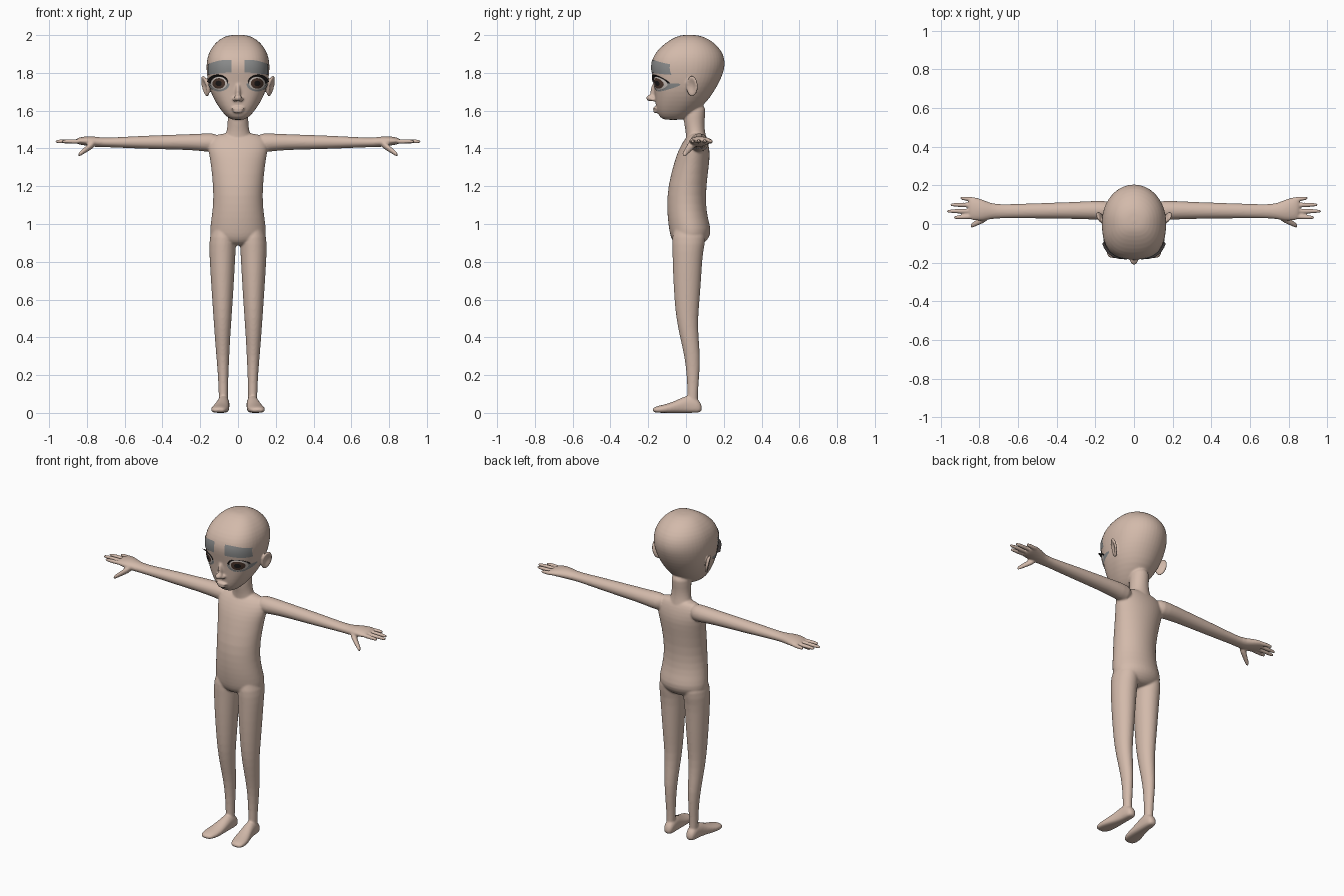
import bpy, bmesh, math
from mathutils import Vector, Matrix
from mathutils.bvhtree import BVHTree

cube = bpy.data.objects.get("Cube")
if cube:
    bpy.data.objects.remove(cube, do_unlink=True)


def material(name, rgb):
    m = bpy.data.materials.new(name)
    m.use_nodes = True
    m.diffuse_color = (*rgb, 1)
    m.node_tree.nodes["Principled BSDF"].inputs["Base Color"].default_value = (*rgb, 1)
    return m


SKIN = material("skin", (0.65, 0.49, 0.405))
GREY = material("brow_grey", (0.26, 0.265, 0.265))
LASH = material("lash_dark", (0.035, 0.03, 0.03))
WHITE = material("eye_white", (0.6, 0.54, 0.5))
IRIS = material("iris_brown", (0.075, 0.04, 0.028))
PUPIL = material("pupil_black", (0.012, 0.01, 0.01))


def make_object(name, bm, mats):
    mesh = bpy.data.meshes.new(name)
    bm.to_mesh(mesh)
    bm.free()
    for m in mats:
        mesh.materials.append(m)
    mesh.shade_smooth()
    ob = bpy.data.objects.new(name, mesh)
    bpy.context.collection.objects.link(ob)
    return ob


PLACE = {
    "x": lambda t, a, b: (t, a, b),
    "y": lambda t, a, b: (a, t, b),
    "z": lambda t, a, b: (a, b, t),
}


def loft(bm, axis, rows, power=2.0, side=1, n=24):
    """Closed tube of ovals; each row is position, a range, b range.
    The low-b half is squared off by power."""
    loops = []
    for t, a0, a1, b0, b1 in rows:
        loop = []
        for i in range(n):
            c, s = math.cos(math.tau * i / n), math.sin(math.tau * i / n)
            e = 2 / power if s < 0 else 1
            a = (a0 + a1) / 2 + (a1 - a0) / 2 * math.copysign(abs(c) ** e, c)
            b = (b0 + b1) / 2 + (b1 - b0) / 2 * math.copysign(abs(s) ** e, s)
            p = Vector(PLACE[axis](t, a, b))
            p.x *= side
            loop.append(bm.verts.new(p))
        loops.append(loop)
    for p, q in zip(loops, loops[1:]):
        for i in range(n):
            j = (i + 1) % n
            bm.faces.new((p[i], p[j], q[j], q[i]))
    bm.faces.new(loops[0])
    bm.faces.new(loops[-1])


def centred(rows):
    return [(z, -r, r, front, back) for z, r, front, back in rows]


def ball(bm, centre, size):
    m = Matrix.Translation(centre) @ Matrix.Diagonal((*size, 1))
    return bmesh.ops.create_uvsphere(bm, u_segments=20, v_segments=12, radius=1, matrix=m)["verts"]


bm = bmesh.new()

# Head
loft(bm, "z", centred([
    (1.55, .03, -.115, -.02), (1.565, .058, -.14, .01), (1.6, .09, -.157, .06),
    (1.65, .123, -.164, .115), (1.7, .147, -.168, .148), (1.75, .16, -.173, .178),
    (1.8, .167, -.184, .199), (1.84, .169, -.188, .208), (1.88, .164, -.178, .205),
    (1.92, .15, -.153, .188), (1.96, .12, -.108, .15), (1.988, .083, -.062, .105),
    (2.002, .04, -.02, .055)]), power=2.6)

# Neck and torso
loft(bm, "z", centred([
    (1.4, .085, 0, .11), (1.45, .075, 0, .11), (1.49, .06, -.002, .1),
    (1.53, .055, -.01, .098), (1.57, .055, -.015, .1), (1.64, .055, -.01, .11)]))
loft(bm, "z", centred([
    (1.482, .09, .03, .09), (1.465, .13, .005, .105), (1.43, .16, -.02, .118),
    (1.38, .158, -.045, .127), (1.33, .146, -.062, .125), (1.2, .132, -.097, .107),
    (1.1, .132, -.101, .106), (1.03, .142, -.098, .116), (.97, .15, -.09, .135),
    (.93, .148, -.082, .125), (.9, .11, -.065, .1), (.885, .06, -.035, .07)]))

# Nose and lips
ball(bm, (0, -.188, 1.667), (.021, .023, .018))
ball(bm, (0, -.167, 1.7), (.014, .021, .046))
ball(bm, (0, -.163, 1.612), (.036, .013, .008))
ball(bm, (0, -.161, 1.596), (.029, .014, .009))

for side in (1, -1):
    ball(bm, (side * .018, -.174, 1.66), (.011, .014, .011))

    # Ear: a flattened ball dished on its outer face, leaning outwards
    verts = ball(bm, (0, 0, 0), (1, 1, 1))
    for v in verts:
        if v.co.x > 0:
            v.co.x *= 1.5 - 1.7 * v.co.x ** 2
        v.co = Vector((v.co.x * .014, v.co.y * .034, v.co.z * .057))
    lean = Matrix.Rotation(-.45, 4, "Z") @ Matrix.Rotation(.2, 4, "Y") @ Matrix.Rotation(-.12, 4, "X")
    for v in verts:
        v.co = lean @ v.co + Vector((.174, .032, 1.73))
        v.co.x *= side

    # Arm and palm
    loft(bm, "x", [
        (.09, .02, .115, 1.375, 1.482), (.17, .02, .122, 1.383, 1.48),
        (.25, .025, .117, 1.392, 1.476), (.4, .028, .111, 1.395, 1.471),
        (.55, .029, .106, 1.4, 1.465), (.69, .03, .101, 1.407, 1.456),
        (.74, .026, .107, 1.406, 1.46), (.78, .015, .126, 1.411, 1.466),
        (.83, .018, .142, 1.419, 1.462), (.86, .024, .142, 1.424, 1.452)], side=side)

    # Fingers, each given by its base y, tip y and tip x
    for base, end, tip in ((.039, .034, .935), (.068, .066, .97), (.098, .1, .953), (.127, .134, .9)):
        rows = []
        for f, r in ((0, .013), (.5, .0125), (.9, .0105), (1, .006)):
            x, y = .82 + (tip - .82) * f, base + (end - base) * f
            rows.append((x, y - r, y + r, 1.437 - r, 1.437 + r))
        loft(bm, "x", rows, side=side, n=12)

    # Thumb
    rows = []
    for f, r in ((0, .025), (.35, .021), (.75, .016), (.95, .013), (1, .007)):
        y, z = .04 - .052 * f, 1.432 - .068 * f
        rows.append((.755 + .092 * f, y - r, y + r, z - r, z + r))
    loft(bm, "x", rows, side=side, n=12)

    # Leg
    loft(bm, "z", [
        (1.0, .02, .13, -.06, .09), (.93, .008, .152, -.076, .11), (.86, .012, .153, -.072, .09),
        (.75, .018, .147, -.07, .083), (.6, .027, .137, -.062, .073), (.5, .034, .13, -.052, .063),
        (.4, .041, .123, -.032, .066), (.3, .046, .115, -.008, .076), (.2, .051, .106, .004, .071),
        (.1, .053, .102, .008, .062), (.04, .053, .102, .005, .066)], side=side)

    # Foot, toes turned out
    loft(bm, "y", [
        (.085, .058, .092, .008, .04), (.065, .046, .106, 0, .075), (.02, .045, .108, 0, .1),
        (-.03, .046, .118, 0, .077), (-.08, .046, .135, 0, .054), (-.125, .051, .145, 0, .042),
        (-.158, .062, .142, .001, .035), (-.178, .078, .128, .006, .024)], power=3, side=side)

bmesh.ops.recalc_face_normals(bm, faces=bm.faces)
body = make_object("body", bm, [SKIN])

# Fuse the parts into one smooth skin
body.modifiers.new("round", "SUBSURF").levels = 1
body.modifiers["round"].render_levels = 1
fuse = body.modifiers.new("fuse", "REMESH")
fuse.mode = "VOXEL"
fuse.voxel_size = .0055
fuse.use_smooth_shade = True
relax = body.modifiers.new("relax", "SMOOTH")
relax.factor = .5
relax.iterations = 6

bpy.context.view_layer.update()
surface = BVHTree.FromObject(body, bpy.context.evaluated_depsgraph_get())


def on_face(x, z, lift):
    hit, normal, _, _ = surface.ray_cast(Vector((x, -1, z)), Vector((0, 1, 0)))
    if hit is None:
        hit, normal, _, _ = surface.find_nearest(Vector((x, -.1, z)))
    return hit + normal * lift


def plate(name, mats, us, vs, point, rule=lambda u, v: 0):
    """Thin sheet over a u, v grid, facing forwards."""
    bm = bmesh.new()
    grid = [[bm.verts.new(point(u, v)) for u in us] for v in vs]
    for j in range(len(vs) - 1):
        for i in range(len(us) - 1):
            f = bm.faces.new((grid[j][i], grid[j][i + 1], grid[j + 1][i + 1], grid[j + 1][i]))
            f.material_index = rule((us[i] + us[i + 1]) / 2, (vs[j] + vs[j + 1]) / 2)
            f.normal_update()
            if f.normal.y > 0:
                f.normal_flip()
    bmesh.ops.remove_doubles(bm, verts=bm.verts, dist=1e-5)
    return make_object(name, bm, mats)


def steps(a, b, n):
    return [a + (b - a) * i / n for i in range(n + 1)]


EYE_X, EYE_Z = .099, 1.745


def eye_outline(u, v):
    return EYE_X + .047 * v * math.cos(u), EYE_Z + v * (.047 - .009 * v) * math.sin(u)


def eye_rule(u, v):
    if v < .33:
        return 0
    if v < .68:
        return 1
    if v < .88:
        return 2
    return 3 if math.sin(u) > 0 else 4


for side, word in ((1, "left"), (-1, "right")):
    def eye_point(u, v):
        x, z = eye_outline(u, v)
        return on_face(side * x, z, .002 + .005 * (1 - v * v))

    def lid_point(u, v):
        x, z = eye_outline(u, v)
        return on_face(side * x, z, .003)

    def lash_point(u, v):
        x, z = eye_outline(u, 1)
        out = 1 - u / math.pi
        return on_face(side * x, z, .002) + v * Vector((side * .016 * out, -.008 - .01 * out, .008))

    def brow_point(u, v):
        x = .035 + .12 * u
        low = 1.802 - .012 * u * u
        high = 1.868 + .008 * u - .03 * u * u
        return on_face(side * x, low + (high - low) * v, .003)

    plate(word + "_eye", [PUPIL, IRIS, WHITE, LASH, GREY], steps(0, math.tau, 40),
          [0, .15, .33, .5, .68, .78, .88, 1], eye_point, eye_rule)
    plate(word + "_lower_lashes", [GREY], steps(math.pi, math.tau, 20), [1, 1.1, 1.18], lid_point)
    plate(word + "_upper_lashes", [LASH], steps(0, math.pi, 20), [0, .5, 1], lash_point)
    plate(word + "_eyebrow", [GREY], steps(0, 1, 16), steps(0, 1, 6), brow_point)
